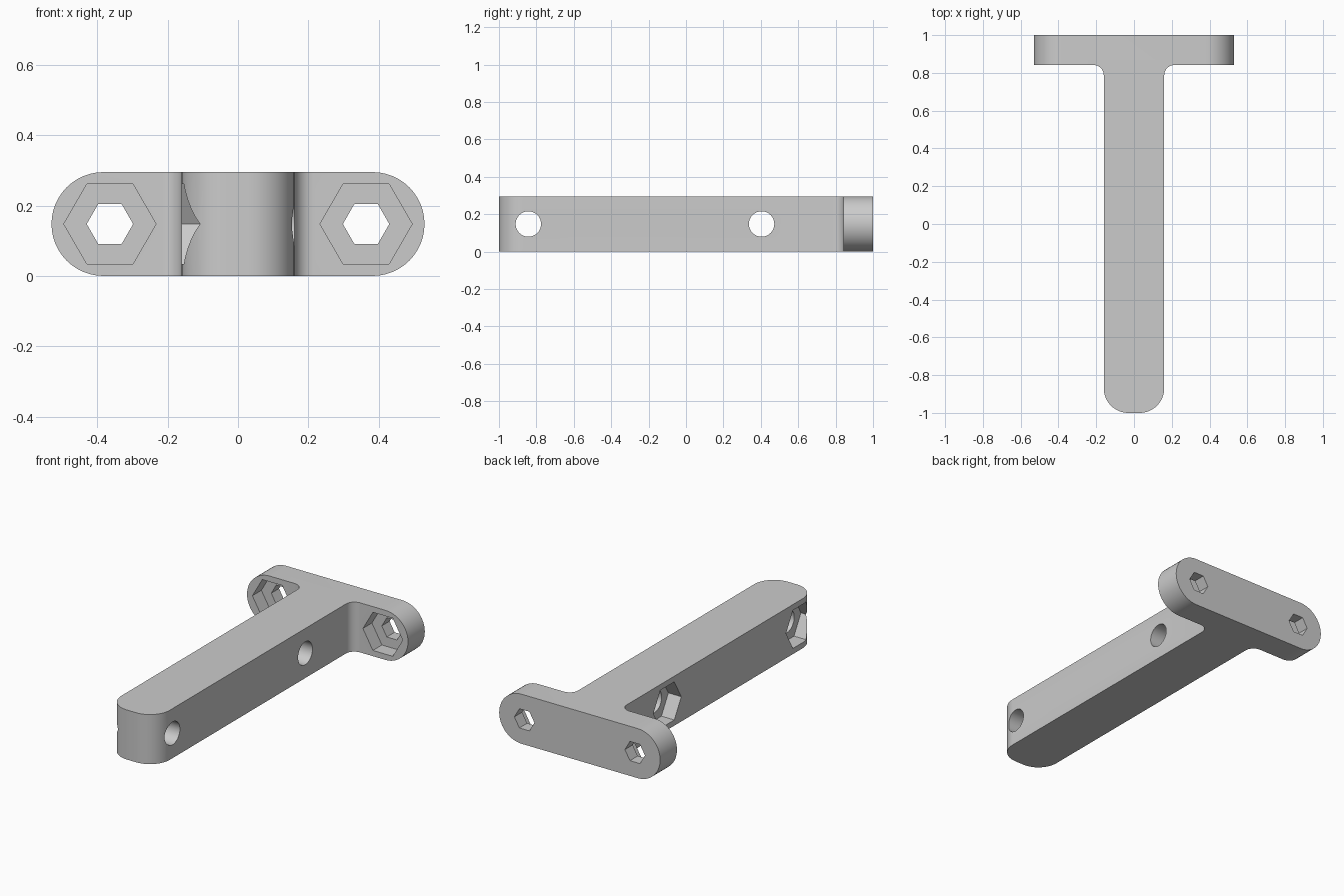
import bpy, bmesh
from math import cos, sin, pi

# Main dimensions
HEIGHT, MID = 0.295, 0.1475
STEM, FLANGE = 0.16, 0.53            # half widths
FLANGE_FRONT, POCKET = 0.842, 0.085
HEX_BIG, HEX_SMALL, ROUND = 0.131, 0.066, 0.068

cube = bpy.data.objects.get("Cube")
if cube:
    bpy.data.objects.remove(cube, do_unlink=True)

grey = bpy.data.materials.new("plain grey")
grey.use_nodes = True
colour = (0.6, 0.6, 0.6, 1)
grey.diffuse_color = colour
grey.node_tree.nodes["Principled BSDF"].inputs["Base Color"].default_value = colour


def arc(cu, cv, r, start, end, steps):
    """Points on an arc; angles are in half turns."""
    angles = [pi * (start + (end - start) * i / steps) for i in range(steps + 1)]
    return [(cu + r * cos(a), cv + r * sin(a)) for a in angles]


def ring(cu, cv, r, sides):
    return arc(cu, cv, r, 0, 2, sides)[:-1]


def prism(name, outline, axis, low, high):
    """Extrude a flat outline along one axis."""
    place = {"x": lambda u, v, w: (w, u, v),
             "y": lambda u, v, w: (u, w, v),
             "z": lambda u, v, w: (u, v, w)}[axis]
    bm = bmesh.new()
    ends = [[bm.verts.new(place(u, v, w)) for u, v in outline] for w in (low, high)]
    bm.faces.new(ends[0])
    bm.faces.new(ends[1])
    for i in range(len(outline)):
        bm.faces.new((ends[0][i - 1], ends[0][i], ends[1][i], ends[1][i - 1]))
    bmesh.ops.recalc_face_normals(bm, faces=bm.faces)
    mesh = bpy.data.meshes.new(name)
    bm.to_mesh(mesh)
    bm.free()
    mesh.materials.append(grey)
    obj = bpy.data.objects.new(name, mesh)
    bpy.context.collection.objects.link(obj)
    return obj


def combine(target, tool, operation):
    """Apply a boolean and drop the tool."""
    tool.hide_render = True
    mod = target.modifiers.new("cut", "BOOLEAN")
    mod.operation, mod.object, mod.solver = operation, tool, "EXACT"
    bpy.context.view_layer.objects.active = target
    bpy.ops.object.modifier_apply(modifier=mod.name)
    bpy.data.objects.remove(tool, do_unlink=True)


# T-shaped plan with a rounded stem end and filleted inner corners
end_r, fillet = 0.13, 0.055
right = arc(STEM - end_r, -1 + end_r, end_r, -0.5, 0, 12)
right += arc(STEM + fillet, FLANGE_FRONT - fillet, fillet, 1, 0.5, 8)
right += [(FLANGE + 0.1, FLANGE_FRONT), (FLANGE + 0.1, 1)]
plan = right + [(-x, y) for x, y in reversed(right)]
bracket = prism("t_bracket", plan, "z", -0.1, HEIGHT + 0.1)

# Trim to height and round the flange ends
capsule = (arc(FLANGE - MID, MID, MID, -0.5, 0.5, 24)
           + arc(MID - FLANGE, MID, MID, 0.5, 1.5, 24))
combine(bracket, prism("trim", capsule, "y", -1.2, 1.2), "INTERSECT")

# Flange: hexagonal pockets in front, smaller hexagonal holes through
for x in (-0.364, 0.364):
    combine(bracket, prism("pocket", ring(x, MID, HEX_BIG, 6), "y",
                           0.7, FLANGE_FRONT + POCKET), "DIFFERENCE")
    combine(bracket, prism("hole", ring(x, MID, HEX_SMALL, 6), "y", 0.7, 1.1), "DIFFERENCE")

# Stem: hexagonal pockets on one side, round holes through
for y in (-0.843, 0.404):
    combine(bracket, prism("pocket", ring(y, MID, HEX_BIG, 6), "x",
                           -0.3, POCKET - STEM), "DIFFERENCE")
    combine(bracket, prism("hole", ring(y, MID, ROUND, 32), "x", -0.3, 0.3), "DIFFERENCE")

bpy.ops.object.select_all(action="DESELECT")
bracket.select_set(True)
bpy.context.view_layer.objects.active = bracket
bpy.ops.object.shade_smooth_by_angle(angle=pi / 6)
